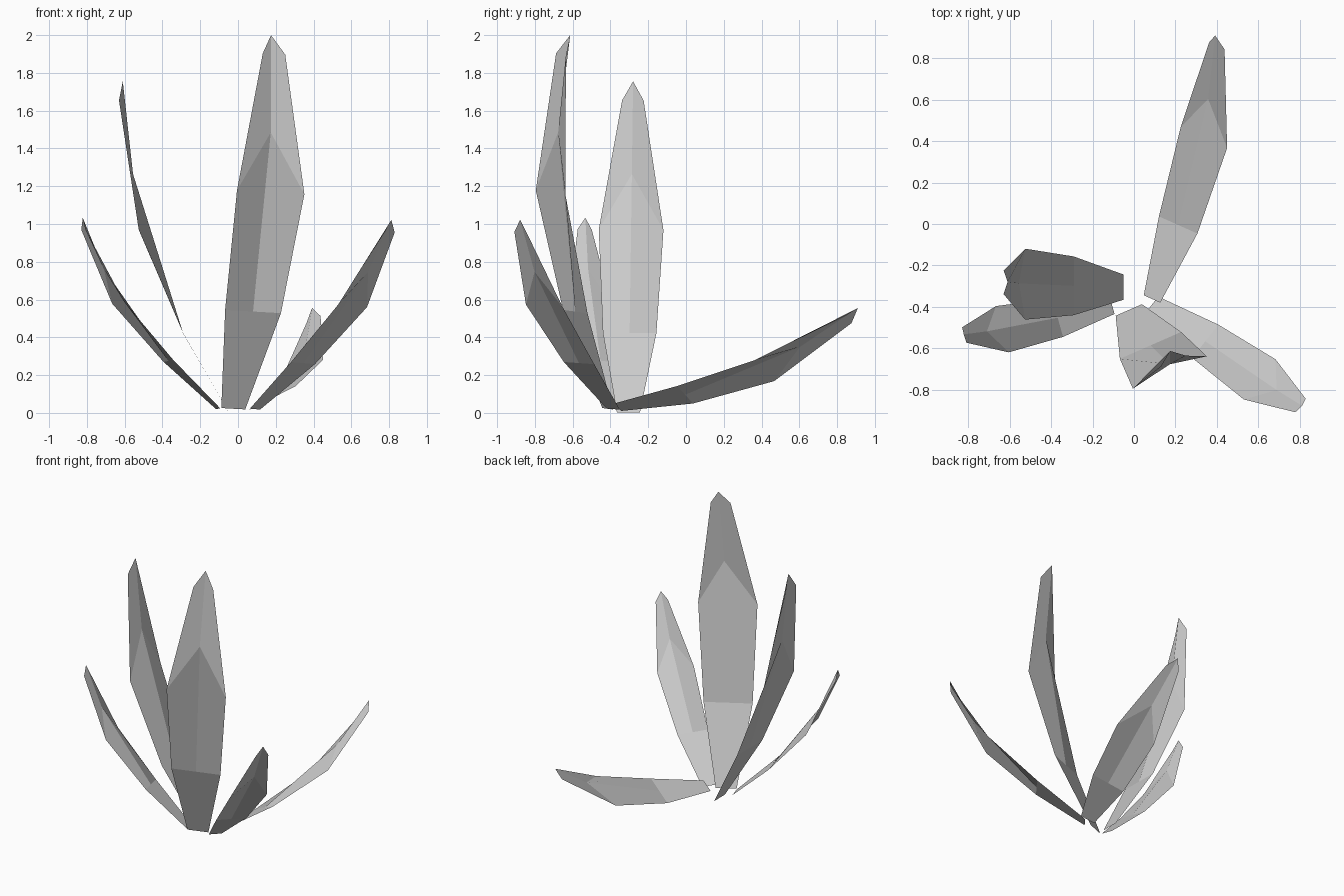
import bpy
from mathutils import Vector

if "Cube" in bpy.data.objects:
    bpy.data.objects.remove(bpy.data.objects["Cube"])

# Unit leaf: (distance along chord, outward bow, sideways offset)
LEAF = [
    (0, 0, -.033), (0, 0, .033),                    # base
    (.258, .055, -.077), (.258, .055, .077),        # lower edge
    (.579, .086, -.093), (.579, .086, .093),        # widest edge
    (.951, .027, -.031), (.951, .027, .031),        # near the tip
    (1, 0, 0), (.258, .055, 0), (.737, .053, 0),    # tip and midrib
]
FACES = [(0, 1, 3, 9, 2), (2, 9, 10, 4), (9, 3, 5, 10),
         (4, 10, 8, 6), (10, 5, 7, 8)]


def leaf(name, base, tip, side, slide=0, bow=1, width=1):
    """Place the unit leaf between base and tip, its width along side.
    slide moves the belly towards the tip; bow and width scale the curve."""
    base, tip, side = Vector(base), Vector(tip), Vector(side)
    chord = tip - base
    size = chord.length
    chord.normalize()
    side = (side - chord * side.dot(chord)).normalized()
    out = side.cross(chord)
    verts = [base + size * (chord * (t + slide * 4 * t * (1 - t))
                            + out * n * bow + side * w * width)
             for t, n, w in LEAF]
    mesh = bpy.data.meshes.new(name)
    mesh.from_pydata(verts, [], FACES)
    mesh.update()
    obj = bpy.data.objects.new(name, mesh)
    bpy.context.collection.objects.link(obj)


# Five leaves fanning out from one root
leaf("tall_front_leaf", (-.025, -.415, .022), (.175, -.613, 2.0),
     (.34, .15, -.025), .014, 1.18, 1.05)
leaf("tall_left_leaf", (-.05, -.305, .002), (-.61, -.28, 1.755), (0, -1, 0))
leaf("low_left_leaf", (-.105, -.395, .022), (-.822, -.533, 1.033),
     (.06, -.225, .016), .043, 1.03)
leaf("low_right_leaf", (.09, -.385, .02), (.812, -.878, 1.022),
     (.155, .195, -.012), .045, 1.03)
leaf("back_leaf", (.087, -.362, .03), (.392, .91, .555),
     (-.215, .105, -.105), .01, 1.14, 1.03)
